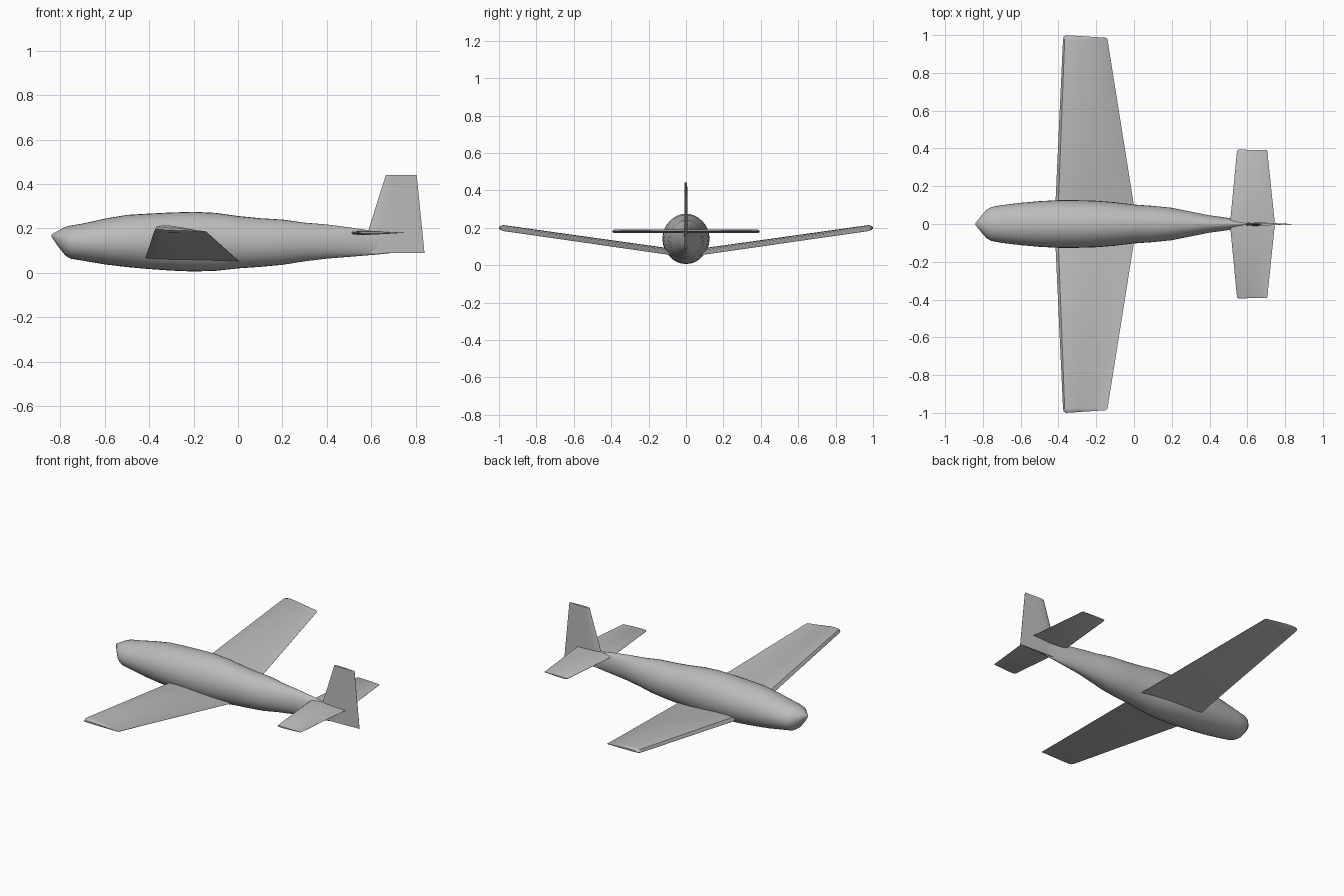
import bpy, bmesh, math
from mathutils import Vector

cube = bpy.data.objects.get("Cube")
if cube:
    bpy.data.objects.remove(cube, do_unlink=True)

grey = bpy.data.materials.new("plain_grey")
grey.use_nodes = True
colour = (0.5, 0.5, 0.5, 1)
grey.diffuse_color = colour
grey.node_tree.nodes["Principled BSDF"].inputs["Base Color"].default_value = colour


def loft(name, rings, angle=40, mirror=False):
    """Skin a row of equal closed rings and cap both ends."""
    bm = bmesh.new()
    rows = [[bm.verts.new(p) for p in ring] for ring in rings]
    n = len(rows[0])
    for a, b in zip(rows, rows[1:]):
        for i in range(n):
            j = (i + 1) % n
            bm.faces.new((a[i], a[j], b[j], b[i]))
    bm.faces.new(rows[0])
    bm.faces.new(rows[-1])
    bmesh.ops.recalc_face_normals(bm, faces=bm.faces)
    mesh = bpy.data.meshes.new(name)
    bm.to_mesh(mesh)
    bm.free()
    mesh.materials.append(grey)
    obj = bpy.data.objects.new(name, mesh)
    bpy.context.collection.objects.link(obj)
    bpy.ops.object.select_all(action="DESELECT")
    obj.select_set(True)
    bpy.context.view_layer.objects.active = obj
    bpy.ops.object.shade_smooth_by_angle(angle=math.radians(angle))
    if mirror:
        mod = obj.modifiers.new("mirror", "MIRROR")
        mod.use_axis = (False, True, False)
        mod.use_mirror_merge = False
    return obj


def airfoil(lead, trail, up, thick, low, steps=8):
    """Closed section between two points, bulging along up; low is the underside share."""
    lead, trail, up = Vector(lead), Vector(trail), Vector(up)

    def bulge(t):
        return 2.6 * (math.sqrt(t) - t) * (1 - 0.35 * t) * thick * 1.6

    ts = [(1 - math.cos(math.pi * i / steps)) / 2 for i in range(steps + 1)]
    top = [lead.lerp(trail, t) + up * bulge(t) for t in ts]
    bottom = [lead.lerp(trail, t) - up * (bulge(t) * low + 0.001) for t in reversed(ts)]
    return top + bottom


# Fuselage: x, half width, bottom, top
stations = [
    (-0.84, 0.004, 0.162, 0.172), (-0.81, 0.042, 0.118, 0.19),
    (-0.78, 0.076, 0.08, 0.206), (-0.755, 0.09, 0.064, 0.213),
    (-0.7, 0.1, 0.055, 0.222), (-0.6, 0.112, 0.038, 0.244),
    (-0.5, 0.121, 0.026, 0.261), (-0.4, 0.126, 0.017, 0.267),
    (-0.3, 0.126, 0.01, 0.272), (-0.2, 0.123, 0.006, 0.275),
    (-0.1, 0.115, 0.009, 0.27), (0, 0.103, 0.02, 0.256),
    (0.1, 0.096, 0.027, 0.246), (0.2, 0.086, 0.036, 0.24),
    (0.3, 0.066, 0.052, 0.226), (0.4, 0.046, 0.064, 0.218),
    (0.5, 0.032, 0.072, 0.205), (0.56, 0.02, 0.077, 0.196),
    (0.62, 0.011, 0.082, 0.186), (0.7, 0.003, 0.09, 0.172)]
SIDES = 32
body = []
for x, w, lo, hi in stations:
    ring = []
    for k in range(SIDES):
        a = math.tau * k / SIDES
        ring.append((x, w * math.cos(a), (lo + hi) / 2 + (hi - lo) / 2 * math.sin(a)))
    body.append(ring)
loft("fuselage", body, 60)

# Wings: root, tip and a small rounded tip edge
UP = (0, 0, 1)
loft("wing", [
    airfoil((-0.42, 0.02, 0.057), (0.012, 0.02, 0.046), UP, 0.027, 0.12),
    airfoil((-0.376, 0.975, 0.192), (-0.14, 0.975, 0.183), UP, 0.025, 0.25),
    airfoil((-0.372, 0.992, 0.195), (-0.142, 0.982, 0.185), UP, 0.018, 0.2),
    airfoil((-0.362, 1.0, 0.198), (-0.15, 0.986, 0.188), UP, 0.008, 0.2)], 35, True)

# Tailplane
loft("tailplane", [
    airfoil((0.508, 0, 0.181), (0.746, 0, 0.181), UP, 0.01, 1),
    airfoil((0.545, 0.385, 0.181), (0.706, 0.385, 0.181), UP, 0.009, 1),
    airfoil((0.55, 0.394, 0.181), (0.704, 0.391, 0.181), UP, 0.004, 1)], 35, True)

# Upright fin with rudder
SIDE = (0, 1, 0)
loft("tail_fin", [
    airfoil((0.56, 0, 0.09), (0.84, 0, 0.09), SIDE, 0.009, 1),
    airfoil((0.59, 0, 0.2), (0.829, 0, 0.2), SIDE, 0.009, 1),
    airfoil((0.666, 0, 0.441), (0.805, 0, 0.441), SIDE, 0.007, 1)], 35)
